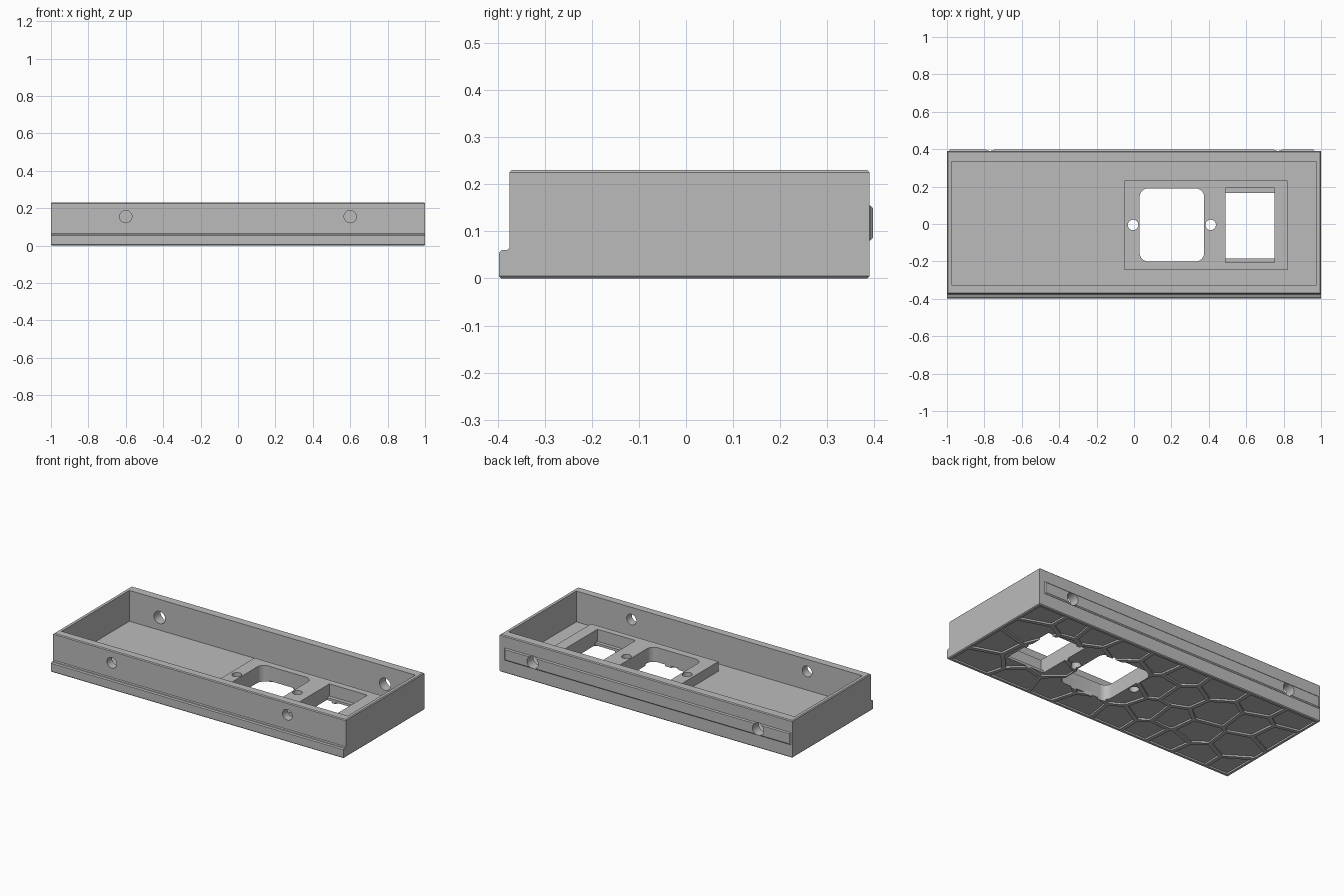
import bpy, bmesh, math, random
from mathutils import Vector

if "Cube" in bpy.data.objects:
    bpy.data.objects.remove(bpy.data.objects["Cube"], do_unlink=True)

grey = bpy.data.materials.new("plain grey")
grey.use_nodes = True
colour = (0.5, 0.5, 0.5, 1)
grey.diffuse_color = colour
grey.node_tree.nodes["Principled BSDF"].inputs["Base Color"].default_value = colour


def finish(name, bm):
    bmesh.ops.recalc_face_normals(bm, faces=bm.faces[:])
    mesh = bpy.data.meshes.new(name)
    bm.to_mesh(mesh)
    bm.free()
    mesh.materials.append(grey)
    obj = bpy.data.objects.new(name, mesh)
    bpy.context.collection.objects.link(obj)
    return obj


def prism(bm, points, offset):
    """Extrude a closed loop of 3D points along an offset."""
    face = bm.faces.new([bm.verts.new(p) for p in points])
    new = bmesh.ops.extrude_face_region(bm, geom=[face])["geom"]
    verts = [g for g in new if isinstance(g, bmesh.types.BMVert)]
    bmesh.ops.translate(bm, verts=verts, vec=offset)


def chamfer(bm, test, width):
    edges = [e for e in bm.edges if test(e.verts[0].co) and test(e.verts[1].co)]
    bmesh.ops.bevel(bm, geom=edges, offset=width, segments=1, affect="EDGES")


def box(bm, x0, x1, y0, y1, z0, z1):
    loop = [(x0, y0, z0), (x1, y0, z0), (x1, y1, z0), (x0, y1, z0)]
    prism(bm, loop, (0, 0, z1 - z0))


def circle(x, y, r, sides=32):
    turn = [2 * math.pi * i / sides for i in range(sides)]
    return [(x + r * math.cos(a), y + r * math.sin(a)) for a in turn]


def rounded(x0, x1, y0, y1, r, steps=6):
    points = []
    corners = [(x1 - r, y1 - r), (x0 + r, y1 - r), (x0 + r, y0 + r), (x1 - r, y0 + r)]
    for k, (cx, cy) in enumerate(corners):
        for i in range(steps + 1):
            a = math.pi / 2 * (k + i / steps)
            points.append((cx + r * math.cos(a), cy + r * math.sin(a)))
    return points


def clip(poly, mid, normal):
    """Keep the part of a polygon behind a line."""
    result = []
    for a, b in zip(poly, poly[1:] + poly[:1]):
        da, db = (a - mid).dot(normal), (b - mid).dot(normal)
        if da <= 0:
            result.append(a)
        if da * db < 0:
            result.append(a.lerp(b, da / (da - db)))
    return result


def cut(target, cutter):
    mod = target.modifiers.new("cut", "BOOLEAN")
    mod.operation = "DIFFERENCE"
    mod.solver = "EXACT"
    mod.object = cutter
    bpy.context.view_layer.objects.active = target
    bpy.ops.object.modifier_apply(modifier=mod.name)


# Tray shell: side profile with the front lip, swept along x
HEIGHT, FLOOR, BLOCK_TOP = 0.23, 0.04, 0.10
profile = [(-0.397, 0), (-0.397, 0.054), (-0.391, 0.06), (-0.38, 0.06), (-0.375, 0.065),
           (-0.375, HEIGHT), (0.39, HEIGHT), (0.39, 0)]
bm = bmesh.new()
prism(bm, [(-1, y, z) for y, z in profile], (2, 0, 0))
chamfer(bm, lambda co: co.z < 0.001, 0.005)
chamfer(bm, lambda co: co.z > HEIGHT - 0.001, 0.005)
tray = finish("tray_shell", bm)

# Raised mounting block on the floor
bm = bmesh.new()
box(bm, -0.05, 0.82, -0.245, 0.233, FLOOR, BLOCK_TOP)
block = finish("socket_block", bm)

# Locating strip on the back
bm = bmesh.new()
box(bm, -0.99, 0.965, 0.385, 0.397, 0.08, 0.155)
chamfer(bm, lambda co: co.y > 0.39, 0.006)
strip = finish("back_strip", bm)

# Inside space
bm = bmesh.new()
box(bm, -0.977, 0.977, -0.325, 0.335, FLOOR, 0.5)
cavity = finish("cavity_cutter", bm)

# Socket opening, switch opening and the two screw holes
bm = bmesh.new()
for loop in (rounded(0.03, 0.375, -0.2, 0.19, 0.045),
             circle(-0.005, -0.005, 0.028), circle(0.41, -0.005, 0.028)):
    prism(bm, [(x, y, -0.1) for x, y in loop], (0, 0, 0.4))
box(bm, 0.49, 0.75, -0.185, 0.167, -0.1, 0.3)
openings = finish("opening_cutter", bm)

# Wider upper part of the switch opening
bm = bmesh.new()
box(bm, 0.49, 0.75, -0.207, 0.192, 0.025, 0.3)
ledge = finish("ledge_cutter", bm)

# Screw holes through the front and back walls
bm = bmesh.new()
for side in (-1, 1):
    for px, z, r, y in ((0.6, 0.155, 0.033, -0.5), (0.77, 0.118, 0.038, 0.25)):
        prism(bm, [(x, y, h) for x, h in circle(side * px, z, r)], (0, 0.25, 0))
wall_holes = finish("wall_hole_cutter", bm)

# Irregular cell pockets under the floor, separated by ribs
random.seed(7)
seeds = []
for row in range(4):
    for col in range(9):
        seeds.append(Vector((-0.94 + 0.22 * (col + 0.5 * (row % 2)) + random.uniform(-0.06, 0.06),
                             -0.29 + 0.2 * row + random.uniform(-0.05, 0.05))))
bm = bmesh.new()
for s in seeds:
    cell = [Vector(p) for p in ((-0.98, -0.377), (0.98, -0.377), (0.98, 0.37), (-0.98, 0.37))]
    for t in seeds:
        if t is not s and cell:
            n = (t - s).normalized()
            cell = clip(cell, (s + t) / 2 - n * 0.012, n)
    if len(cell) > 2:
        prism(bm, [(p.x, p.y, -0.05) for p in cell], (0, 0, 0.06))
pockets = finish("pocket_cutter", bm)

for target, cutters in ((tray, (cavity, pockets, openings, ledge, wall_holes)),
                        (block, (openings, ledge)), (strip, (wall_holes,))):
    for cutter in cutters:
        cut(target, cutter)
for cutter in (cavity, pockets, openings, ledge, wall_holes):
    bpy.data.objects.remove(cutter, do_unlink=True)

# Smooth round holes, sharp edges elsewhere
bpy.ops.object.select_all(action="DESELECT")
for obj in (tray, block, strip):
    obj.select_set(True)
bpy.context.view_layer.objects.active = tray
bpy.ops.object.shade_smooth_by_angle(angle=math.radians(30))
